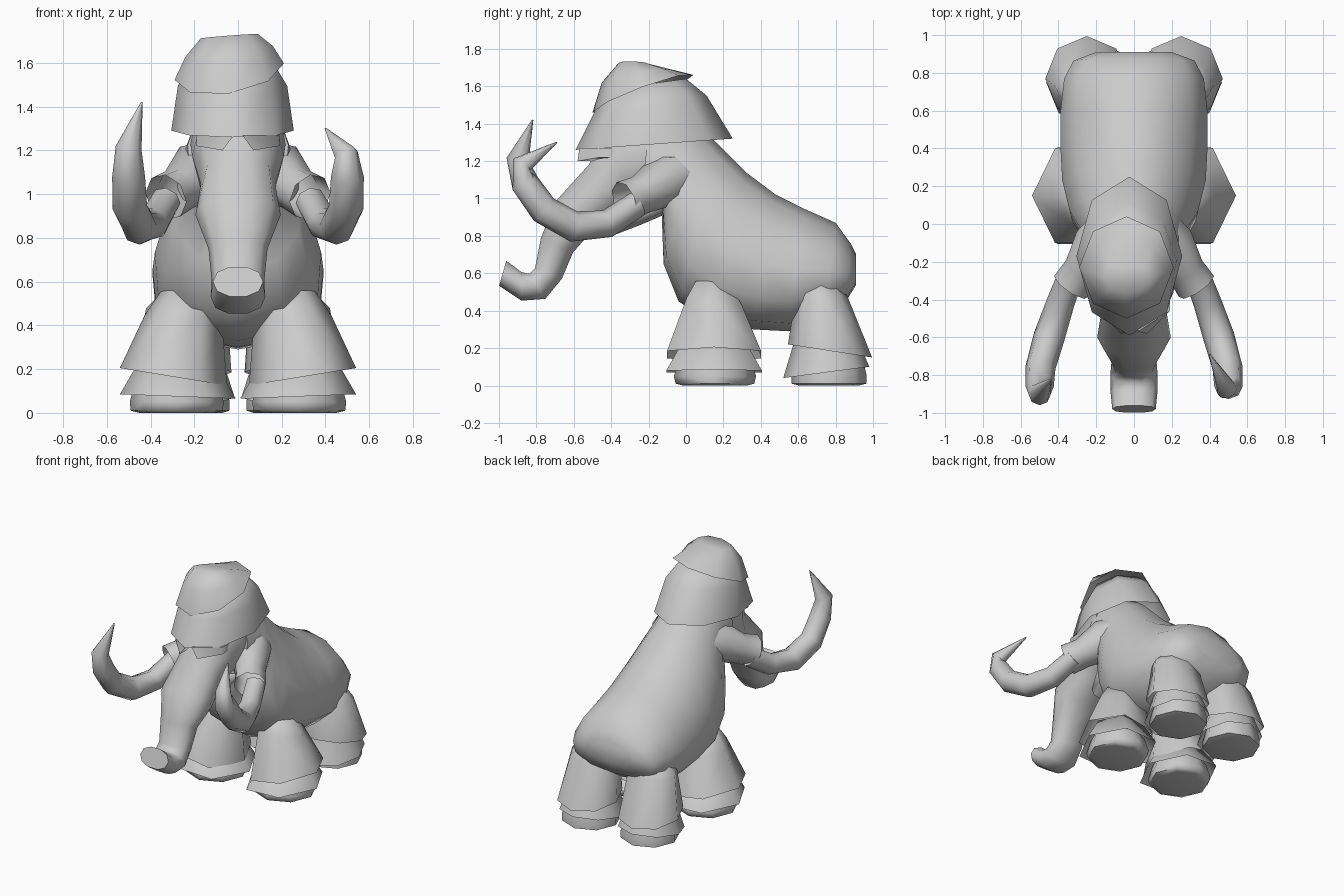
import bpy, bmesh, math
from mathutils import Vector

cube = bpy.data.objects.get("Cube")
if cube:
    bpy.data.objects.remove(cube)

GREY = (0.6, 0.6, 0.6, 1)
mat = bpy.data.materials.new("plain grey")
mat.use_nodes = True
mat.diffuse_color = GREY
mat.node_tree.nodes["Principled BSDF"].inputs["Base Color"].default_value = GREY


def skin(name, rings, caps=(True, True), angle=65):
    """Join rings of points into a smooth shaded skin."""
    bm = bmesh.new()
    loops = [[bm.verts.new(p) for p in ring] for ring in rings]
    n = len(loops[0])
    for a, b in zip(loops, loops[1:]):
        for i in range(n):
            j = (i + 1) % n
            bm.faces.new((a[i], a[j], b[j], b[i]))
    if caps[0]:
        bm.faces.new(loops[0])
    if caps[1]:
        bm.faces.new(loops[-1])
    bmesh.ops.recalc_face_normals(bm, faces=bm.faces)
    mesh = bpy.data.meshes.new(name)
    bm.to_mesh(mesh)
    bm.free()
    mesh.materials.append(mat)
    obj = bpy.data.objects.new(name, mesh)
    bpy.context.collection.objects.link(obj)
    bpy.ops.object.select_all(action='DESELECT')
    obj.select_set(True)
    bpy.context.view_layer.objects.active = obj
    bpy.ops.object.shade_smooth_by_angle(angle=math.radians(angle))


def oval(centre, u, v, sides, square=1.0, pear=0.0):
    """Ring round a centre; low square is boxier, pear narrows the v end."""
    pts = []
    for i in range(sides):
        t = math.tau * i / sides
        c, s = math.cos(t), math.sin(t)
        pts.append(centre + u * math.copysign(abs(c) ** square, c) * (1 - pear * s)
                   + v * math.copysign(abs(s) ** square, s))
    return pts


def span(name, sections, sides=12, x=0, square=0.85, pear=0.0, roll=0.0, **kw):
    """Skin over sections: (y, z) of one edge, (y, z) of the other, half width."""
    rings = []
    for y1, z1, y2, z2, w in sections:
        a, b = Vector((x, y1, z1)), Vector((x, y2, z2))
        rings.append(oval((a + b) / 2, Vector((w, 0, roll * w * w)), (a - b) / 2,
                          sides, square, pear))
    skin(name, rings, **kw)


def tube(name, path, sides=8, **kw):
    """Skin along a path of (x, y, z, radius)."""
    pts = [Vector(p[:3]) for p in path]
    rings = []
    for i, p in enumerate(pts):
        d = (pts[min(i + 1, len(pts) - 1)] - pts[max(i - 1, 0)]).normalized()
        u = (Vector((1, 0, 0)) - d * d.x).normalized()
        rings.append(oval(p, u * path[i][3], d.cross(u) * path[i][3], sides))
    skin(name, rings, **kw)


def leg_part(name, side, sides, sections, **kw):
    """Skin over rings: (x, y, z, half width, half depth, outward rise, back rise)."""
    rings = [oval(Vector((side * x, y, z)), Vector((side * w, 0, rise)),
                  Vector((0, d, back)), sides) for x, y, z, w, d, rise, back in sections]
    skin(name, rings, **kw)


# Body, rump to neck
span("body", [
    (0.91, 0.70, 0.91, 0.54, 0.20), (0.88, 0.76, 0.85, 0.44, 0.32),
    (0.80, 0.87, 0.74, 0.37, 0.37), (0.62, 0.95, 0.55, 0.29, 0.39),
    (0.48, 1.02, 0.36, 0.30, 0.39), (0.32, 1.14, 0.14, 0.33, 0.38),
    (0.18, 1.28, -0.04, 0.45, 0.34), (0.10, 1.36, -0.12, 0.65, 0.29),
    (-0.02, 1.45, -0.13, 0.92, 0.25), (-0.18, 1.50, -0.25, 0.95, 0.23)],
    square=0.95, pear=0.2)

# Head running down into the trunk
span("head_and_trunk", [
    (-0.20, 1.50, -0.10, 1.00, 0.22), (-0.44, 1.40, -0.28, 0.95, 0.21),
    (-0.52, 1.19, -0.38, 0.90, 0.17), (-0.70, 0.99, -0.50, 0.82, 0.195),
    (-0.78, 0.79, -0.60, 0.71, 0.135), (-0.81, 0.63, -0.66, 0.57, 0.12),
    (-0.84, 0.60, -0.75, 0.46, 0.125), (-0.88, 0.61, -0.88, 0.45, 0.125),
    (-0.96, 0.67, -1.00, 0.53, 0.115)], sides=10, square=0.9)
span("jaw", [(-0.10, 1.05, -0.10, 0.92, 0.16), (-0.26, 0.98, -0.24, 0.86, 0.13),
             (-0.38, 0.92, -0.37, 0.81, 0.07)], sides=8)

# Two layers of head hair with open hems
span("lower_hair", [
    (0.25, 1.32, -0.59, 1.26, 0.28), (0.11, 1.55, -0.50, 1.44, 0.25),
    (0.00, 1.64, -0.43, 1.58, 0.18)], sides=8, x=-0.025, square=1,
    caps=(False, True))
span("upper_hair", [
    (0.04, 1.66, -0.50, 1.46, 0.25), (-0.06, 1.685, -0.45, 1.62, 0.20),
    (-0.20, 1.72, -0.36, 1.725, 0.13)], sides=8, x=-0.04, square=1, roll=0.6,
    caps=(False, True))

TUSK_START = [(0.33, -0.26, 0.97, 0.07), (0.39, -0.42, 0.865, 0.075),
              (0.45, -0.60, 0.85, 0.083), (0.495, -0.76, 0.94, 0.08),
              (0.50, -0.86, 1.08, 0.075)]
TUSK_END = {1: [(0.495, -0.88, 1.18, 0.055), (0.40, -0.69, 1.30, 0.004)],
            -1: [(0.50, -0.90, 1.21, 0.06), (0.44, -0.82, 1.42, 0.004)]}

for side, label in ((1, "left"), (-1, "right")):
    def flip(path):
        return [(side * p[0],) + p[1:] for p in path]

    # Cheek hair, tusk and eyelid
    tube(label + "_cheek_hair", flip([
        (0.07, 0.04, 1.14, 0.12), (0.18, -0.11, 1.10, 0.145),
        (0.27, -0.24, 1.02, 0.105), (0.33, -0.33, 0.985, 0.11)]), caps=(True, False))
    tube(label + "_tusk", flip(TUSK_START + TUSK_END[side]))
    skin(label + "_eyelid", [[(side * x, y + dy, z) for x, y, z in (
        (0.02, -0.57, 1.27), (0.19, -0.46, 1.27), (0.19, -0.46, 1.22),
        (0.07, -0.58, 1.20))] for dy in (0, 0.08)])

    # Front leg: long upper skirt, short lower skirt, flat foot
    leg_part(label + "_front_leg_hair", side, 6, [
        (0.25, 0.14, 0.56, 0.10, 0.10, 0, 0), (0.25, 0.15, 0.45, 0.175, 0.17, 0, -0.02),
        (0.295, 0.15, 0.165, 0.245, 0.29, 0.04, 0)], caps=(True, False))
    leg_part(label + "_front_ankle_hair", side, 6, [
        (0.28, 0.15, 0.24, 0.17, 0.19, 0, 0),
        (0.275, 0.15, 0.075, 0.265, 0.295, 0.01, 0)], caps=(True, False))
    leg_part(label + "_front_foot", side, 8, [
        (0.28, 0.155, 0.14, 0.19, 0.19, 0, 0), (0.28, 0.155, 0.05, 0.215, 0.22, 0, 0),
        (0.28, 0.155, 0.01, 0.21, 0.21, 0, 0), (0.28, 0.155, 0, 0.17, 0.17, 0, 0)])

    # Back leg, with its hem dipping to the rear
    leg_part(label + "_back_leg_hair", side, 8, [
        (0.22, 0.72, 0.56, 0.12, 0.10, 0, 0), (0.235, 0.73, 0.48, 0.185, 0.14, 0, -0.02),
        (0.25, 0.77, 0.185, 0.22, 0.225, 0, -0.035)], caps=(True, False))
    leg_part(label + "_back_ankle_hair", side, 8, [
        (0.24, 0.75, 0.24, 0.17, 0.17, 0, 0),
        (0.24, 0.75, 0.07, 0.225, 0.23, 0, 0.03)], caps=(True, False))
    leg_part(label + "_back_foot", side, 8, [
        (0.24, 0.765, 0.14, 0.18, 0.18, 0, 0), (0.24, 0.765, 0.06, 0.20, 0.20, 0, 0),
        (0.24, 0.765, 0.01, 0.20, 0.20, 0, 0), (0.24, 0.765, 0, 0.17, 0.16, 0, 0)])
